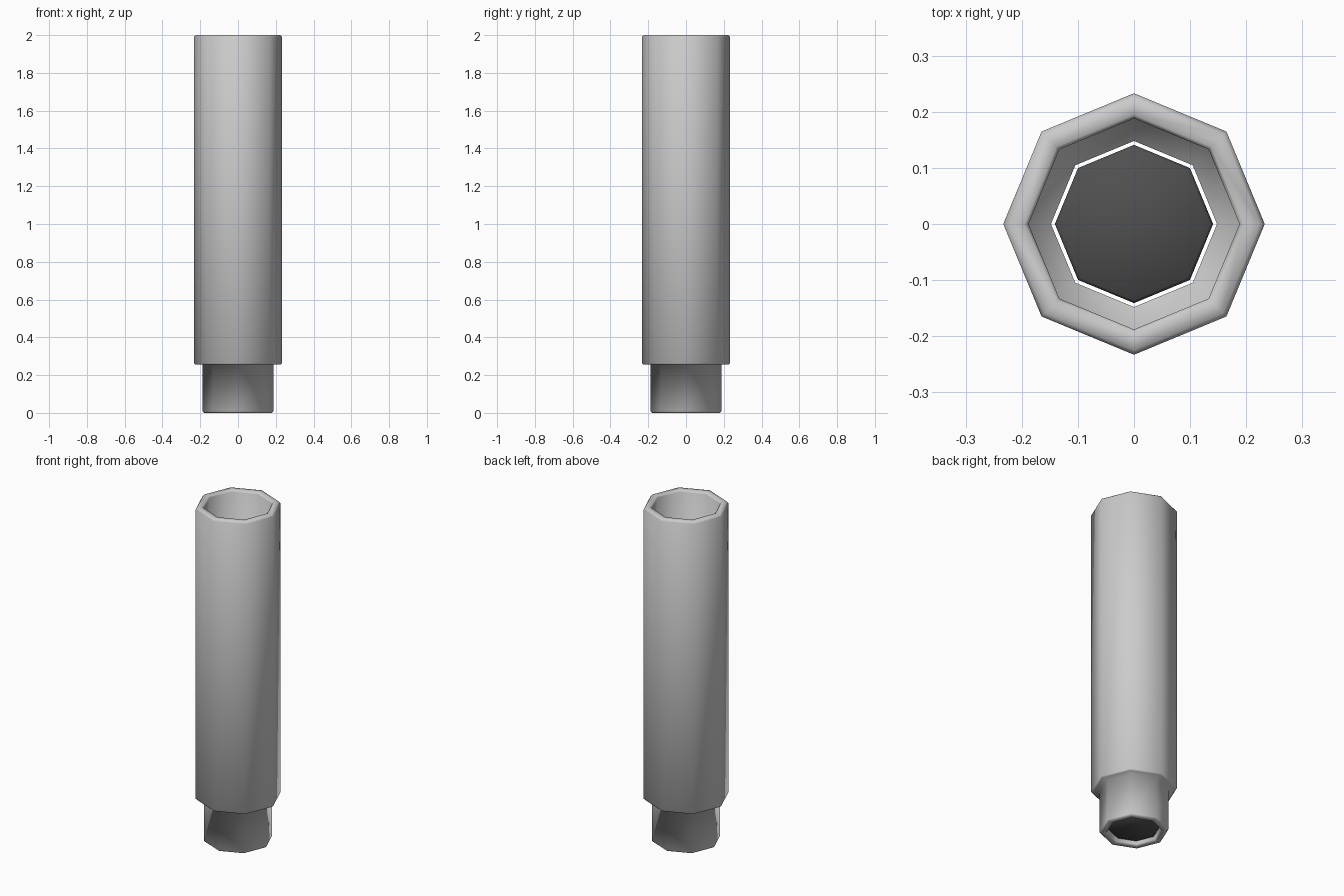
import bpy, bmesh
from math import cos, sin, pi

if "Cube" in bpy.data.objects:
    bpy.data.objects.remove(bpy.data.objects["Cube"])

SIDES = 8


def lathe(name, profile, closed):
    """Spin an (r, z) profile into an eight-sided smooth solid."""
    bm = bmesh.new()
    rings = [[bm.verts.new((r * cos(2 * pi * i / SIDES), r * sin(2 * pi * i / SIDES), z))
              for i in range(SIDES)] for r, z in profile]
    pairs = list(zip(rings, rings[1:]))
    if closed:
        pairs.append((rings[-1], rings[0]))
    else:
        bm.faces.new(rings[0])
        bm.faces.new(rings[-1])
    for a, b in pairs:
        for i in range(SIDES):
            j = (i + 1) % SIDES
            bm.faces.new((a[i], a[j], b[j], b[i]))
    bmesh.ops.recalc_face_normals(bm, faces=bm.faces)
    for f in bm.faces:
        f.smooth = True
    mesh = bpy.data.meshes.new(name)
    bm.to_mesh(mesh)
    bm.free()
    obj = bpy.data.objects.new(name, mesh)
    bpy.context.collection.objects.link(obj)
    return obj


# Hollow pipe: narrow spigot below, wide body above, constant wall thickness
lathe("pipe", [
    (0.155, 0.0), (0.18, 0.0), (0.188, 0.008),      # spigot end
    (0.188, 0.255), (0.226, 0.255), (0.233, 0.262),  # shoulder
    (0.233, 1.99), (0.225, 2.0),                     # body and top rim
    (0.195, 2.0), (0.188, 1.99),
    (0.188, 0.30), (0.148, 0.29),                    # inner wall and ledge
    (0.148, 0.008),
], True)

# Dark plug sitting loosely inside the spigot
plug = lathe("inner_plug", [(0.135, 0.02), (0.141, 0.026), (0.141, 0.244), (0.135, 0.25)], False)
dark = bpy.data.materials.new("dark_grey")
dark.diffuse_color = (0.08, 0.08, 0.08, 1)
dark.use_nodes = True
dark.node_tree.nodes["Principled BSDF"].inputs["Base Color"].default_value = dark.diffuse_color
plug.data.materials.append(dark)
